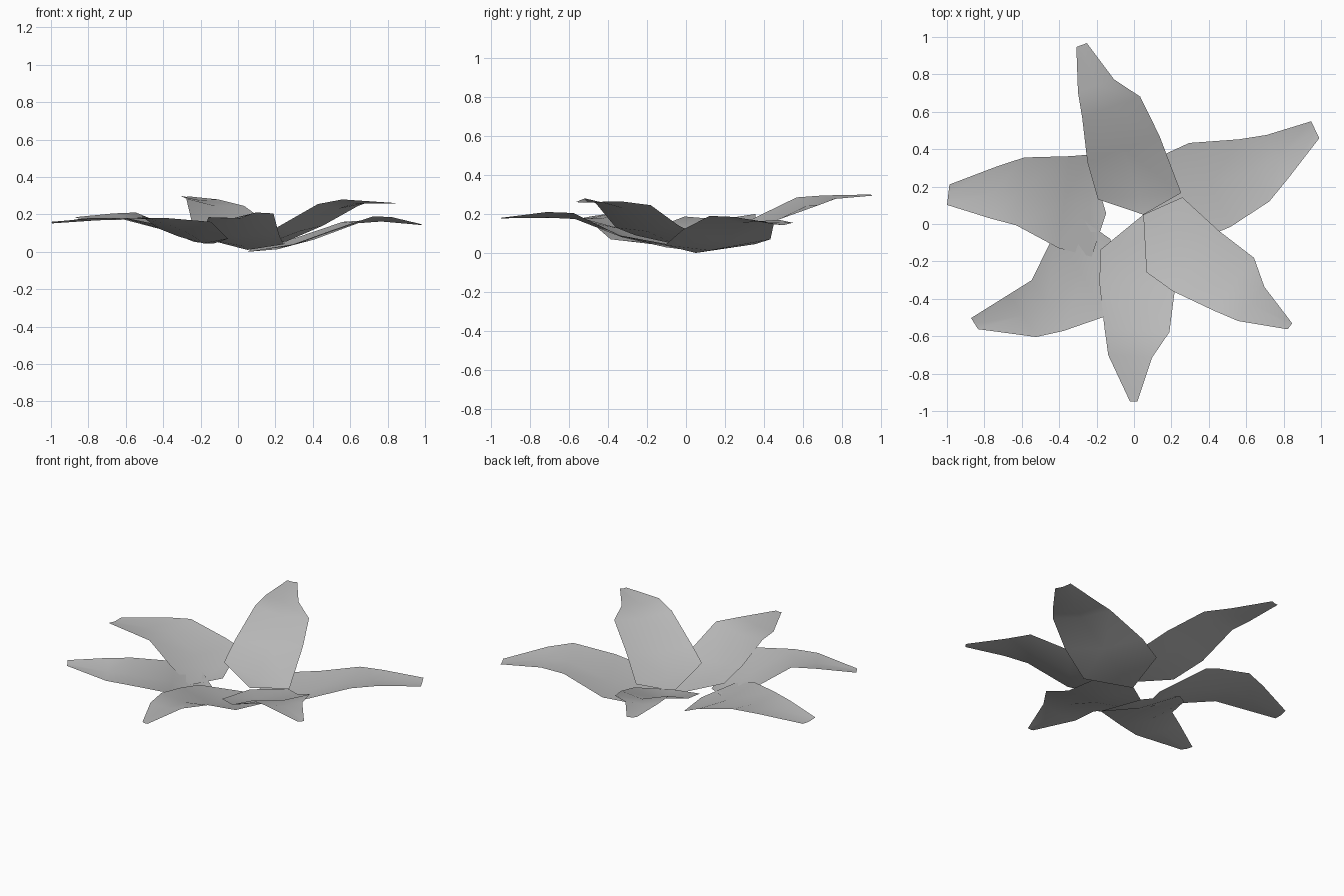
import bpy
import bmesh
from math import radians
from mathutils import Matrix, Vector

default_cube = bpy.data.objects.get("Cube")
if default_cube:
    bpy.data.objects.remove(default_cube, do_unlink=True)

# Single pale grey for every petal
grey = bpy.data.materials.new("pale_grey")
grey.use_nodes = True
colour = (0.5, 0.5, 0.5, 1.0)
grey.diffuse_color = colour
grey.node_tree.nodes["Principled BSDF"].inputs["Base Color"].default_value = colour

# Shared stations along a petal, as fractions of its length
STATIONS = (0.38, 0.62, 0.76, 1.0)
# How far the midrib sinks below the edges, per unit of petal width
CUP = 0.06


def petal(name, root, angle, length, heart, base, left, right, rise_left, rise_right):
    """A thin cupped petal sheet.

    heart: distance and height of the pointed inner end
    base: distances of the left and right inner corners
    left, right: half widths at the base and at each station
    rise_left, rise_right: edge heights at the same places
    """
    turn = Matrix.Rotation(radians(angle), 3, 'Z')
    origin = Vector((root[0], root[1], 0))
    bm = bmesh.new()

    def edge(start, side, widths, heights):
        distances = [start] + [length * f for f in STATIONS]
        return [bm.verts.new(origin + turn @ Vector((d, side * w, h)))
                for d, w, h in zip(distances, widths, heights)]

    left_edge = edge(base[0], 1, left, rise_left)
    right_edge = edge(base[1], -1, right, rise_right)

    # Midrib halfway between the edges, sunk in proportion to the width
    midrib = []
    for a, b in zip(left_edge, right_edge):
        middle = (a.co + b.co) / 2
        middle.z -= CUP * (a.co - b.co).length
        midrib.append(bm.verts.new(middle))

    # Pointed inner end, then the two halves of the blade
    point = bm.verts.new(origin + turn @ Vector((heart[0], 0, heart[1])))
    bm.faces.new((point, right_edge[0], midrib[0]))
    bm.faces.new((point, midrib[0], left_edge[0]))
    for near, far in ((right_edge, midrib), (midrib, left_edge)):
        for i in range(len(STATIONS)):
            bm.faces.new((near[i], near[i + 1], far[i + 1], far[i]))
    for face in bm.faces:
        face.smooth = True

    mesh = bpy.data.meshes.new(name)
    bm.to_mesh(mesh)
    bm.free()
    mesh.materials.append(grey)
    bpy.context.collection.objects.link(bpy.data.objects.new(name, mesh))


centre = (0.05, 0.05)

petal("back_petal", centre, 110, 0.965, heart=(0.0, 0.04), base=(0.16, 0.04),
      left=(0.2, 0.185, 0.13, 0.105, 0.03),
      right=(0.23, 0.225, 0.2, 0.1, 0.03),
      rise_left=(0.11, 0.17, 0.285, 0.295, 0.3),
      rise_right=(0.045, 0.17, 0.245, 0.28, 0.295))

petal("back_left_petal", centre, 26.3, 1.025, heart=(0.0, 0.0), base=(0.2, 0.15),
      left=(0.24, 0.235, 0.135, 0.09, 0.05),
      right=(0.25, 0.265, 0.235, 0.17, 0.05),
      rise_left=(0.045, 0.07, 0.16, 0.17, 0.155),
      rise_right=(0.04, 0.12, 0.19, 0.185, 0.145))

petal("front_left_petal", centre, -37.3, 0.985, heart=(0.0, 0.03), base=(0.11, 0.2),
      left=(0.2, 0.176, 0.175, 0.085, 0.02),
      right=(0.235, 0.23, 0.18, 0.145, 0.02),
      rise_left=(0.055, 0.14, 0.245, 0.265, 0.26),
      rise_right=(0.09, 0.13, 0.255, 0.28, 0.262))

petal("front_petal", centre, 267, 1.0, heart=(0.0, 0.01), base=(0.11, 0.2),
      left=(0.2, 0.19, 0.172, 0.087, 0.02),
      right=(0.22, 0.215, 0.175, 0.148, 0.02),
      rise_left=(0.04, 0.09, 0.205, 0.21, 0.18),
      rise_right=(0.07, 0.12, 0.185, 0.18, 0.18))

petal("front_right_petal", (0, 0), 212, 1.005, heart=(0.15, 0.045), base=(0.25, 0.24),
      left=(0.3, 0.34, 0.285, 0.235, 0.035),
      right=(0.207, 0.185, 0.035, 0.035, 0.035),
      rise_left=(0.07, 0.16, 0.18, 0.182, 0.18),
      rise_right=(0.08, 0.123, 0.21, 0.205, 0.185))

petal("back_right_petal", (0, 0.04), 173.3, 1.0, heart=(0.15, 0.045), base=(0.2, 0.28),
      left=(0.24, 0.215, 0.12, 0.1, 0.055),
      right=(0.3, 0.28, 0.245, 0.18, 0.055),
      rise_left=(0.07, 0.14, 0.187, 0.18, 0.16),
      rise_right=(0.1, 0.14, 0.2, 0.19, 0.157))
